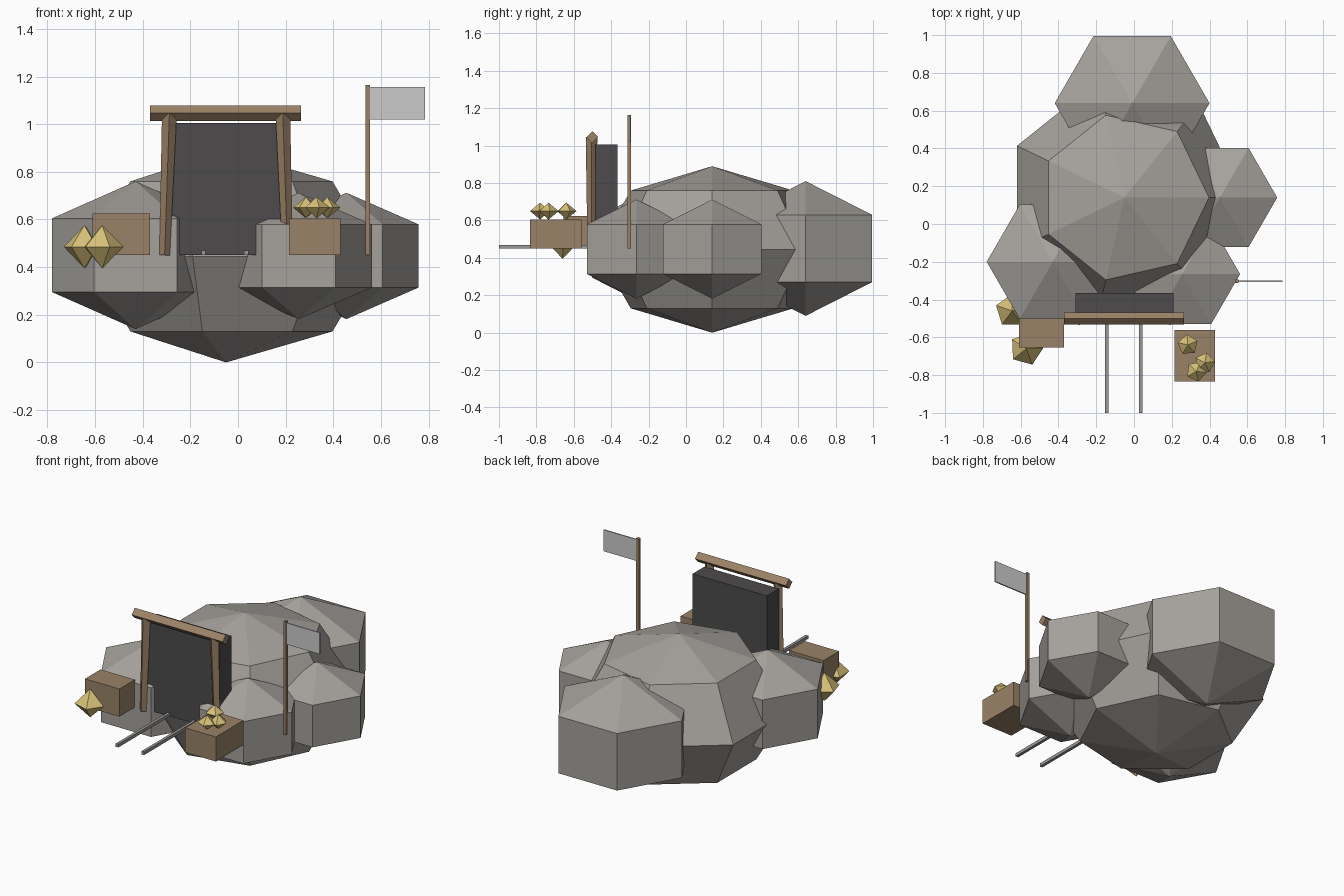
import bpy, bmesh, math
from mathutils import Vector

if "Cube" in bpy.data.objects:
    bpy.data.objects.remove(bpy.data.objects["Cube"])


def mat(name, rgb):
    m = bpy.data.materials.new(name)
    m.diffuse_color = (*rgb, 1)
    m.use_nodes = True
    m.node_tree.nodes["Principled BSDF"].inputs["Base Color"].default_value = m.diffuse_color
    return m


ROCK = mat("rock grey", (0.38, 0.36, 0.335))
DARK = mat("tunnel dark", (0.075, 0.07, 0.072))
TIMBER = mat("timber brown", (0.33, 0.225, 0.135))
CRATE = mat("crate brown", (0.32, 0.225, 0.135))
GOLD = mat("gold ore", (0.68, 0.53, 0.19))
METAL = mat("rail grey", (0.33, 0.32, 0.30))
CLOTH = mat("flag pale grey", (0.60, 0.60, 0.60))


def finish(name, bm, material):
    bmesh.ops.recalc_face_normals(bm, faces=bm.faces)
    me = bpy.data.meshes.new(name)
    bm.to_mesh(me)
    bm.free()
    me.materials.append(material)
    ob = bpy.data.objects.new(name, me)
    bpy.context.collection.objects.link(ob)
    return ob


def ball(name, center, radius, height, sides, rings, material, turn=0.0):
    """Low-poly sphere with poles on z; first vertex of each ring on +x."""
    bm = bmesh.new()
    c = Vector(center)
    top = bm.verts.new(c + Vector((0, 0, height)))
    bottom = bm.verts.new(c - Vector((0, 0, height)))
    loops = []
    for i in range(1, rings):
        p = math.pi * i / rings
        loops.append([bm.verts.new(c + Vector((
            radius * math.sin(p) * math.cos(turn + math.tau * k / sides),
            radius * math.sin(p) * math.sin(turn + math.tau * k / sides),
            height * math.cos(p)))) for k in range(sides)])
    for k in range(sides):
        n = (k + 1) % sides
        bm.faces.new((top, loops[0][k], loops[0][n]))
        bm.faces.new((bottom, loops[-1][n], loops[-1][k]))
        for a, b in zip(loops, loops[1:]):
            bm.faces.new((a[k], b[k], b[n], a[n]))
    return finish(name, bm, material)


def box(name, lo, hi, material):
    bm = bmesh.new()
    bmesh.ops.create_cube(bm, size=1)
    lo, hi = Vector(lo), Vector(hi)
    for v in bm.verts:
        v.co = (lo + hi) / 2 + Vector(a * b for a, b in zip(v.co, hi - lo))
    return finish(name, bm, material)


def beam(name, p, q, r1, r2, side, material):
    """Four-sided diamond timber from p to q; 'side' sets one corner direction."""
    bm = bmesh.new()
    p, q, u = Vector(p), Vector(q), Vector(side)
    w = (q - p).normalized().cross(u)
    ends = [[bm.verts.new(c + d * r) for d in (u, w, -u, -w)]
            for c, r in ((p, r1), (q, r2))]
    bm.faces.new(ends[0])
    bm.faces.new(ends[1])
    for k in range(4):
        n = (k + 1) % 4
        bm.faces.new((ends[0][k], ends[0][n], ends[1][n], ends[1][k]))
    return finish(name, bm, material)


# Rock mass
ball("main_rock", (-0.05, 0.14, 0.445), 0.632, 0.445, 7, 4, ROCK)
for name, c, r, h in (
        ("back_rock", (-0.01, 0.64, 0.45), 0.473, 0.36),
        ("right_rock", (0.455, 0.14, 0.447), 0.35, 0.265),
        ("front_left_rock", (-0.43, -0.2, 0.45), 0.404, 0.31),
        ("front_right_rock", (0.255, -0.265, 0.447), 0.354, 0.265)):
    ball(name, c, r, h, 6, 3, ROCK)

# Tunnel entrance with its timber frame
box("tunnel_entrance", (-0.31, -0.485, 0.45), (0.21, -0.365, 1.005), DARK)
for s, name in ((-1, "left_post"), (1, "right_post")):
    beam(name, (-0.05 + s * 0.258, -0.505, 0.45), (-0.05 + s * 0.238, -0.505, 1.045),
         0.022, 0.031, (0, -1, 0), TIMBER)
beam("lintel", (-0.37, -0.5, 1.046), (0.265, -0.5, 1.046), 0.032, 0.032, (0, 0, 1), TIMBER)

# Rails
for x, name in ((-0.145, "left_rail"), (0.035, "right_rail")):
    box(name, (x - 0.009, -1.0, 0.45), (x + 0.009, -0.44, 0.47), METAL)

# Crates
box("left_crate", (-0.61, -0.655, 0.45), (-0.37, -0.5, 0.625), CRATE)
box("right_crate", (0.215, -0.835, 0.45), (0.43, -0.56, 0.605), CRATE)

# Gold ore, two large nuggets and three small ones on the crate
for i, (x, y) in enumerate(((-0.645, -0.46), (-0.57, -0.66))):
    ball(f"large_nugget_{i + 1}", (x, y, 0.485), 0.09, 0.09, 5, 2, GOLD, 0.3 + i)
for i, (x, y) in enumerate(((0.285, -0.64), (0.375, -0.735), (0.33, -0.78))):
    ball(f"small_nugget_{i + 1}", (x, y, 0.65), 0.055, 0.045, 5, 2, GOLD, 0.4 + i)

# Flag
box("flag_pole", (0.535, -0.312, 0.45), (0.554, -0.293, 1.165), TIMBER)
box("flag", (0.554, -0.306, 1.02), (0.785, -0.298, 1.155), CLOTH)
